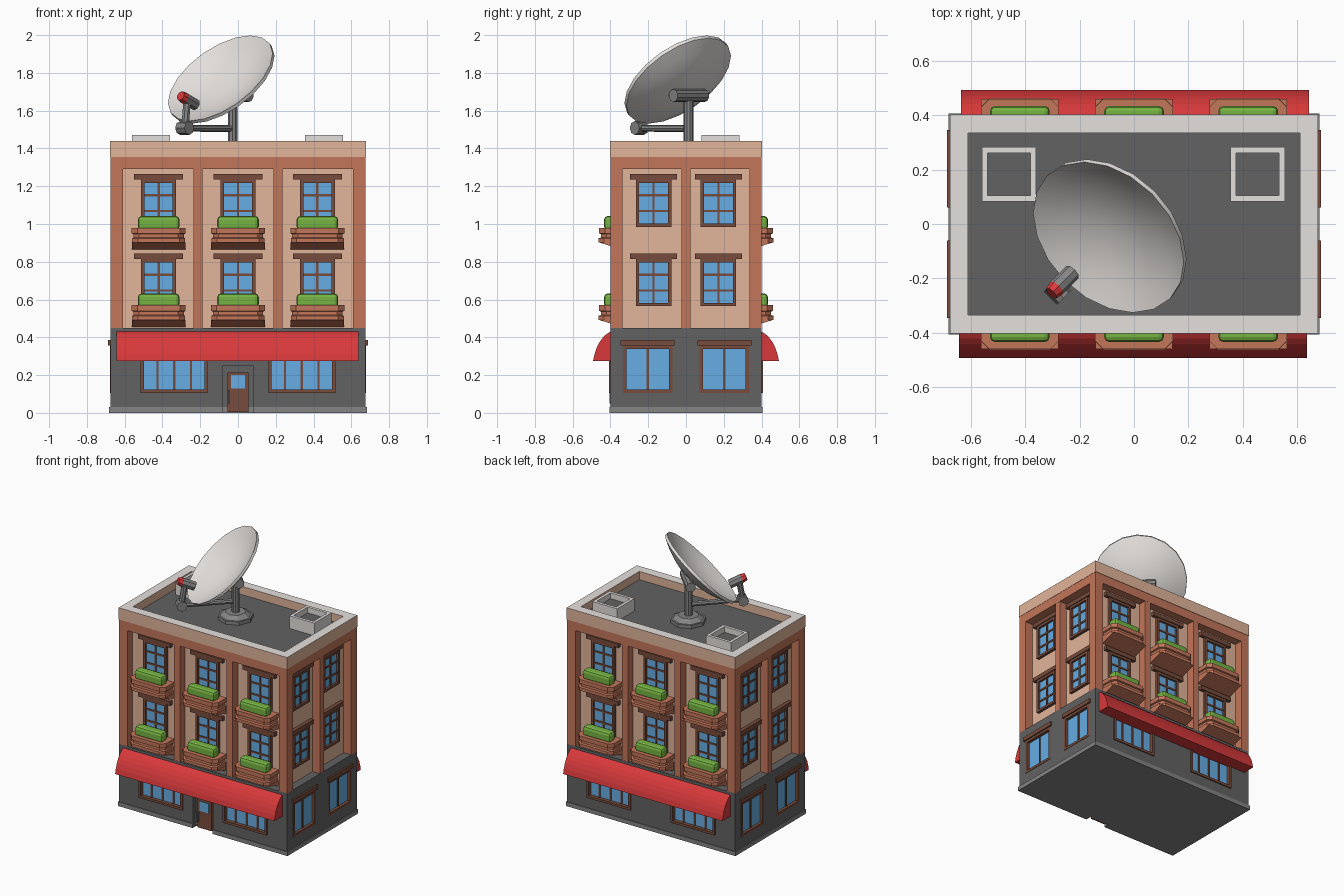
import bpy, bmesh, math
from mathutils import Matrix, Vector

if "Cube" in bpy.data.objects:
    bpy.data.objects.remove(bpy.data.objects["Cube"])


def material(name, hexcol):
    m = bpy.data.materials.new(name)
    c = [int(hexcol[i:i + 2], 16) / 255 for i in (0, 2, 4)]
    m.diffuse_color = [v / 12.92 if v < 0.04 else ((v + 0.055) / 1.055) ** 2.4 for v in c] + [1]
    m.use_nodes = True
    m.node_tree.nodes["Principled BSDF"].inputs["Base Color"].default_value = m.diffuse_color
    return m


TAN = material("tan plaster", "e2b59b")
TERRA = material("terracotta", "c4765a")
DARK = material("dark grey", "626262")
MID = material("mid grey", "858585")
LIGHT = material("light grey", "e4e0dd")
RED = material("red", "d8393b")
BROWN = material("brown wood", "774c3c")
GLASS = material("blue glass", "67ade4")
GREEN = material("leaf green", "76b342")


def box(bm, x0, x1, y0, y1, z0, z1):
    m = Matrix.Translation(((x0 + x1) / 2, (y0 + y1) / 2, (z0 + z1) / 2))
    bmesh.ops.create_cube(bm, size=1, matrix=m @ Matrix.Diagonal((x1 - x0, y1 - y0, z1 - z0, 1)))


def loft(bm, rings):
    """Closed solid through rings of equal point count."""
    vs = [[bm.verts.new(p) for p in r] for r in rings]
    n = len(vs[0])
    for a, b in zip(vs, vs[1:]):
        for i in range(n):
            bm.faces.new((a[i], a[(i + 1) % n], b[(i + 1) % n], b[i]))
    bm.faces.new(vs[0])
    bm.faces.new(vs[-1])


def cyl(bm, p, q, r1, r2=None, n=10):
    p, q = Vector(p), Vector(q)
    m = Matrix.Translation((p + q) / 2) @ (q - p).to_track_quat('Z', 'Y').to_matrix().to_4x4()
    bmesh.ops.create_cone(bm, cap_ends=True, segments=n, radius1=r1, radius2=r2 or r1,
                          depth=(q - p).length, matrix=m)


def part(name, mat, build, turn=0, smooth=False, bevel=0):
    bm = bmesh.new()
    build(bm)
    bmesh.ops.recalc_face_normals(bm, faces=bm.faces)
    bm.transform(Matrix.Rotation(math.radians(turn), 4, 'Z'))
    me = bpy.data.meshes.new(name)
    bm.to_mesh(me)
    bm.free()
    me.materials.append(mat)
    ob = bpy.data.objects.new(name, me)
    bpy.context.collection.objects.link(ob)
    if bevel:
        b = ob.modifiers.new("soft edges", 'BEVEL')
        b.width, b.segments = bevel, 2
    if smooth:
        bpy.ops.object.select_all(action='DESELECT')
        ob.select_set(True)
        bpy.context.view_layer.objects.active = ob
        bpy.ops.object.shade_smooth_by_angle(angle=math.radians(35))
    return ob


# Plinth with a notch for the front door
def plinth(bm):
    x, y = .682, .406
    plan = [(-x, -y), (-.08, -y), (-.08, -.365), (.08, -.365), (.08, -y), (x, -y), (x, y), (-x, y)]
    loft(bm, [[(*p, z) for p in plan] for z in (0, .03)])


part("plinth", MID, plinth)


# Ground floor, with the door and shop window openings cut out
def openings(bm):
    box(bm, -.08, .08, -.5, -.365, -.1, .25)
    for s in (-1, 1):
        for e in (-1, 1):
            box(bm, s * .338 - .176, s * .338 + .176, *sorted((e * .5, e * .372)), .106, .354)
            box(bm, *sorted((e * .8, e * .645)), s * .203 - .13, s * .203 + .13, .106, .356)


wall = part("ground_floor", DARK, lambda bm: box(bm, -.675, .675, -.40, .40, .005, .45))
cutter = part("opening_cutter", DARK, openings)
cutter.hide_render = True
cutter.hide_set(True)
cut = wall.modifiers.new("openings", 'BOOLEAN')
cut.object, cut.operation, cut.solver = cutter, 'DIFFERENCE', 'EXACT'

# Upper walls set well back behind the pilasters and frieze
WX, WY = .615, .338
part("upper_wall", TAN, lambda bm: box(bm, -WX, WX, -WY, WY, .45, 1.34))


def pilasters(bm):
    for sx in (-1, 1):
        for sy in (-1, 1):
            box(bm, *sorted((sx * .61, sx * .675)), *sorted((sy * .335, sy * .40)), .45, 1.29)
        box(bm, *sorted((sx * .60, sx * .674)), -.024, .024, .45, 1.29)
    for x in (-.212, .212):
        for sy in (-1, 1):
            box(bm, x - .024, x + .024, *sorted((sy * .33, sy * .399)), .45, 1.29)


part("pilasters", TERRA, pilasters)
part("frieze", TERRA, lambda bm: box(bm, -.675, .675, -.40, .40, 1.29, 1.355))


# Parapet: tan sides, light grey top
def parapet(bm):
    for s in (-1, 1):
        box(bm, -.677, .677, *sorted((s * .335, s * .403)), 1.355, 1.44)
        box(bm, *sorted((s * .61, s * .677)), -.335, .335, 1.355, 1.44)


ob = part("parapet", TAN, parapet)
ob.data.materials.append(LIGHT)
for p in ob.data.polygons:
    p.material_index = int(p.normal.z > .9)
part("roof_floor", DARK, lambda bm: box(bm, -.612, .612, -.337, .337, 1.35, 1.38))

# Roof hatches
for side, cx in (("left", -.46), ("right", .455)):
    def rim(bm, r=.1, i=.079, cy=.183):
        for s in (-1, 1):
            box(bm, cx - r, cx + r, *sorted((cy + s * i, cy + s * r)), 1.38, 1.472)
            box(bm, *sorted((cx + s * i, cx + s * r)), cy - i, cy + i, 1.38, 1.472)
    part(side + "_hatch_rim", LIGHT, rim)
    part(side + "_hatch_well", DARK, lambda bm: box(bm, cx - .08, cx + .08, .103, .263, 1.38, 1.43))


# Windows: u = centre along the wall, d = distance of that wall from the middle
def window(name, turn, u, d, w, z0, z1, cols, rows, lintel, out=.02, lout=.026):
    x0, x1, t, m = u - w / 2, u + w / 2, .018, .006

    def frame(bm):
        for a, b in ((x0, x0 + t), (x1 - t, x1)):
            box(bm, a, b, -d - out, -d + .005, z0, z1)
        for a, b in ((z0, z0 + t), (z1 - t, z1)):
            box(bm, x0 + t, x1 - t, -d - out, -d + .005, a, b)
        for i in range(1, cols):
            x = x0 + w * i / cols
            box(bm, x - m, x + m, -d - .012, -d, z0 + t, z1 - t)
        for i in range(1, rows):
            z = z0 + (z1 - z0) * i / rows
            box(bm, x0 + t, x1 - t, -d - .011, -d, z - m, z + m)
        if lintel:
            box(bm, u - lintel / 2, u + lintel / 2, -d - lout, -d + .005, z1, z1 + .03)
    part(name + "_frame", BROWN, frame, turn)
    part(name + "_glass", GLASS, lambda bm: box(bm, x0 + .01, x1 - .01, -d - .005, -d + .004,
                                                z0 + .01, z1 - .01), turn)


# Balcony: stacked chamfered slabs over a sloping underside
def balcony(u, top):
    def ring(h, out, z):
        c, w = .03, -.33
        return [(u - h, w, z), (u - h, -out + c, z), (u - h + c, -out, z),
                (u + h - c, -out, z), (u + h, -out + c, z), (u + h, w, z)]

    def f(bm):
        steps = [(.143, .46, 0), (.143, .46, -.03), (.133, .45, -.034), (.133, .45, -.052),
                 (.14, .464, -.056), (.14, .464, -.078)]
        loft(bm, [ring(h, o, top + z) for h, o, z in steps])
        loft(bm, [[(x, -.33, top - .078), (x, -.46, top - .078), (x, -.33, top - .118)]
                  for x in (u - .142, u + .142)])
    return f


def awning(bm):
    arc = []
    for i in range(7):
        t = i / 6
        a = t * math.pi / 2
        k = .65  # part way between a straight slope and a full quarter round
        arc.append((-.40 - .092 * (k * math.sin(a) + (1 - k) * t),
                    .275 + .155 * (k * math.cos(a) + (1 - k) * (1 - t))))
    prof = arc + [(-.39, .275), (-.39, .43)]
    loft(bm, [[(x, y, z) for y, z in prof] for x in (-.643, .637)])


for face, turn in (("front", 0), ("back", 180)):
    part(face + "_awning", RED, awning, turn)
    for i, u in enumerate((-.42, 0, .42)):
        for j, z in enumerate((.985, .565)):
            n = f"{face}_{('upper', 'lower')[j]}_{i + 1}"
            top = (.98, .57)[j]
            window(n + "_window", turn, u, WY, .185, z, z + .25, 2, 3, .26)
            part(n + "_balcony", TERRA, balcony(u, top), turn)
            part(n + "_hedge", GREEN, lambda bm: box(bm, u - .11, u + .11, -.434, -.362,
                                                     top - .012, top + .062), turn, bevel=.019)
    for s in (-1, 1):
        window(f"{face}_shop_window_{s + 2}", turn, s * .338, .377, .355, .105, .355, 4, 1, 0, .031)

for face, turn in (("right", 90), ("left", 270)):
    for s in (-1, 1):
        for j, z in enumerate((.985, .565)):
            window(f"{face}_{('upper', 'lower')[j]}_window_{s + 2}", turn, s * .172, WX, .188,
                   z, z + .25, 2, 3, .25)
        window(f"{face}_shop_window_{s + 2}", turn, s * .203, .652, .262, .105, .357, 2, 1, .285,
               .026, .035)

# Front door
part("door", BROWN, lambda bm: box(bm, -.056, .056, -.385, -.36, .005, .215))
part("door_pane", GLASS, lambda bm: box(bm, -.036, .036, -.389, -.38, .13, .2))
part("door_handle", DARK, lambda bm: box(bm, -.054, -.043, -.405, -.38, .05, .12))


# Satellite dish
AXIS = Vector((-.5, -.5, math.sqrt(.5)))
RIM = Vector((-.094, -.049, 1.772))
R, DEPTH = .32, .09


def dish(bm):
    rs = [R * i / 5 for i in range(6)]
    prof = [(r, DEPTH * (r / R) ** 2) for r in rs] + [(r, DEPTH * (r / R) ** 2 - .02) for r in rs[::-1]]
    vs = [bm.verts.new((r, 0, z - DEPTH)) for r, z in prof]
    es = [bm.edges.new(p) for p in zip(vs, vs[1:])]
    bmesh.ops.spin(bm, geom=vs + es, cent=(0, 0, 0), axis=(0, 0, 1), angle=math.tau, steps=20)
    bmesh.ops.remove_doubles(bm, verts=bm.verts, dist=1e-4)
    bm.transform(Matrix.Translation(RIM) @ AXIS.to_track_quat('Z', 'Y').to_matrix().to_4x4())


part("dish", LIGHT, dish, smooth=True)


def mount(bm):
    px, py = -.028, .013
    cyl(bm, (px, py, 1.375), (px, py, 1.405), .118, n=8)
    cyl(bm, (px, py, 1.405), (px, py, 1.43), .105, .07, n=8)
    cyl(bm, (px, py, 1.42), (px, py, 1.675), .027)
    cyl(bm, (px - .08, py + .086, 1.68), (px + .086, py - .08, 1.68), .034)
    cyl(bm, (px, py, 1.505), (-.28, -.25, 1.507), .018, n=8)
    cyl(bm, (-.307, -.223, 1.508), (-.258, -.272, 1.508), .036, n=8)
    cyl(bm, (-.28, -.25, 1.51), (-.27, -.225, 1.65), .021, n=8)


part("dish_mount", MID, mount)
FEED, FDIR = Vector((-.265, -.216, 1.655)), Vector((-.65, -.65, .39)).normalized()
part("feed_horn", MID, lambda bm: cyl(bm, FEED - FDIR * .06, FEED + FDIR * .03, .032, n=8))
part("feed_tip", RED, lambda bm: cyl(bm, FEED + FDIR * .03, FEED + FDIR * .06, .032, .026, n=8))
